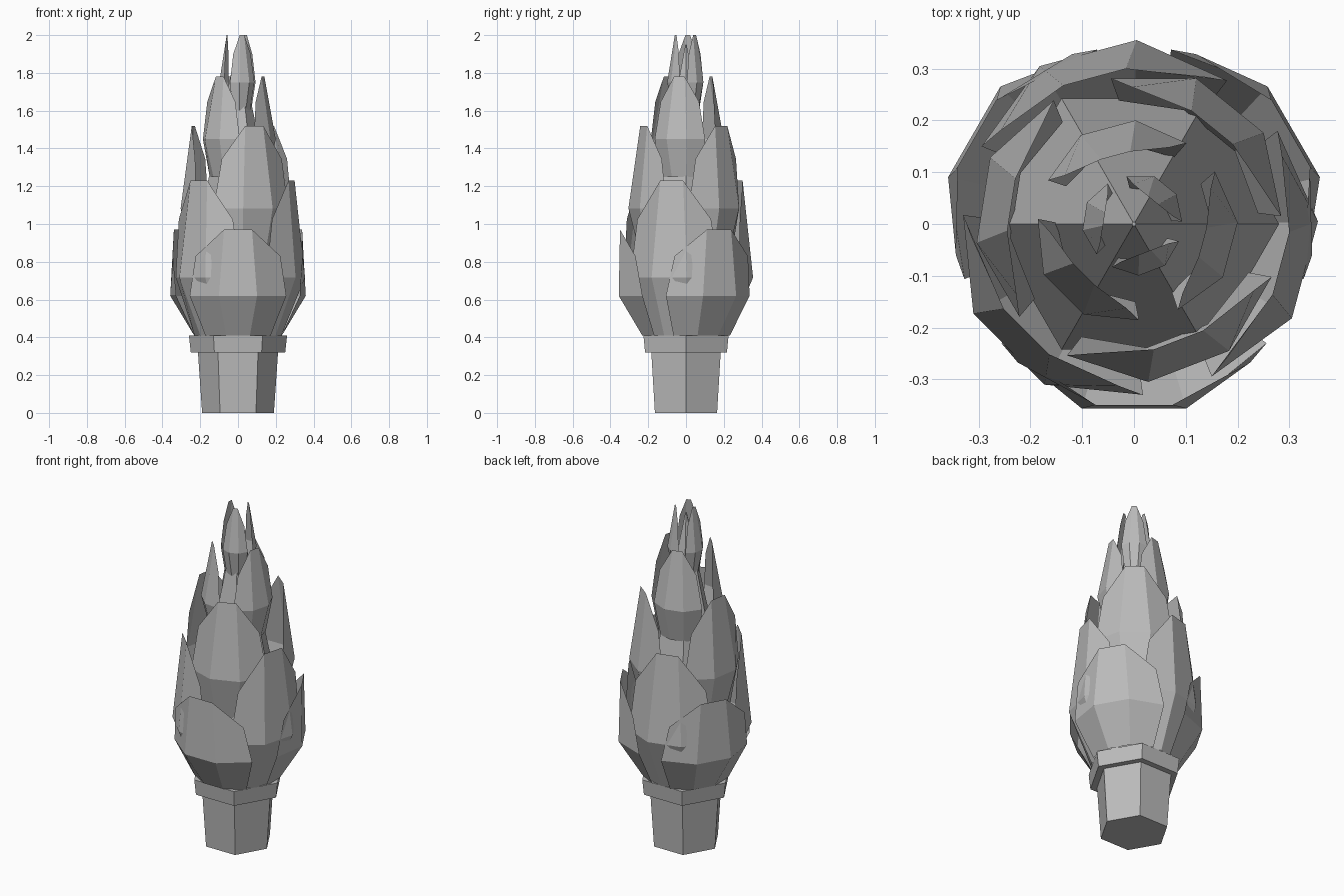
import bpy, bmesh, math
from math import radians, cos, sin

cube = bpy.data.objects.get("Cube")
if cube:
    bpy.data.objects.remove(cube, do_unlink=True)

grey = bpy.data.materials.new("plain_grey")
grey.use_nodes = True
grey.diffuse_color = (0.5, 0.5, 0.5, 1)
grey.node_tree.nodes["Principled BSDF"].inputs["Base Color"].default_value = (0.5, 0.5, 0.5, 1)


def finish(name, bm):
    mesh = bpy.data.meshes.new(name)
    bm.to_mesh(mesh)
    bm.free()
    mesh.materials.append(grey)
    obj = bpy.data.objects.new(name, mesh)
    bpy.context.collection.objects.link(obj)
    return obj


def polar(r, degrees, z):
    a = radians(degrees)
    return (r * cos(a), r * sin(a), z)


def lathe(name, profile, sides=6):
    """Closed six-sided body from (radius, height) pairs."""
    bm = bmesh.new()
    rings = [[bm.verts.new(polar(r, 360 * i / sides, z)) for i in range(sides)]
             for r, z in profile]
    for low, high in zip(rings, rings[1:]):
        for i in range(sides):
            j = (i + 1) % sides
            bm.faces.new((low[i], low[j], high[j], high[i]))
    bm.faces.new(rings[0][::-1])
    bm.faces.new(rings[-1])
    return finish(name, bm)


def leaf(name, angle, z0, z1, r_base, r_ridge, r_top):
    """Cupped leaf: a middle panel and two folded sides, over three rows."""
    bm = bmesh.new()

    def point(f, r, spread):
        return bm.verts.new(polar(r, angle + spread, z0 + f * (z1 - z0)))

    r_shoulder = (r_ridge + r_top) / 2 * 0.96
    spreads = (-1, -0.33, 0.33, 1)
    base = [point(0, r_base, 46 * s) for s in spreads]
    ridge = [point(0.375, r_ridge * (0.93 if abs(s) == 1 else 1), 48 * s) for s in spreads]
    top = [point(0.75, r_shoulder, -40), point(1, r_top, -12),
           point(1, r_top, 12), point(0.75, r_shoulder, 40)]
    for low, high in ((base, ridge), (ridge, top)):
        for i in range(3):
            bm.faces.new((low[i], low[i + 1], high[i + 1], high[i]))
    return finish(name, bm)


# Pot and its rim
lathe("pot", [(0.19, 0), (0.212, 0.32)])
lathe("pot_rim", [(0.25, 0.32), (0.26, 0.41)])

# Pointed core behind the leaves
lathe("core", [(0.18, 0.4), (0.28, 0.66), (0.004, 1.95)])

# Leaf tiers: angle, bottom, top, then radius at base, ridge and tip
tiers = [
    (270, 0.41, 0.97, 0.24, 0.37, 0.357),
    (345, 0.41, 1.23, 0.23, 0.355, 0.30),
    (291, 0.82, 1.52, 0.24, 0.306, 0.245),
    (345, 1.25, 1.78, 0.15, 0.20, 0.14),
    (291, 1.60, 2.00, 0.07, 0.10, 0.06),
]
for t, (angle, *shape) in enumerate(tiers, 1):
    for k in range(3):
        leaf(f"leaf_tier{t}_{k + 1}", angle + 120 * k, *shape)
